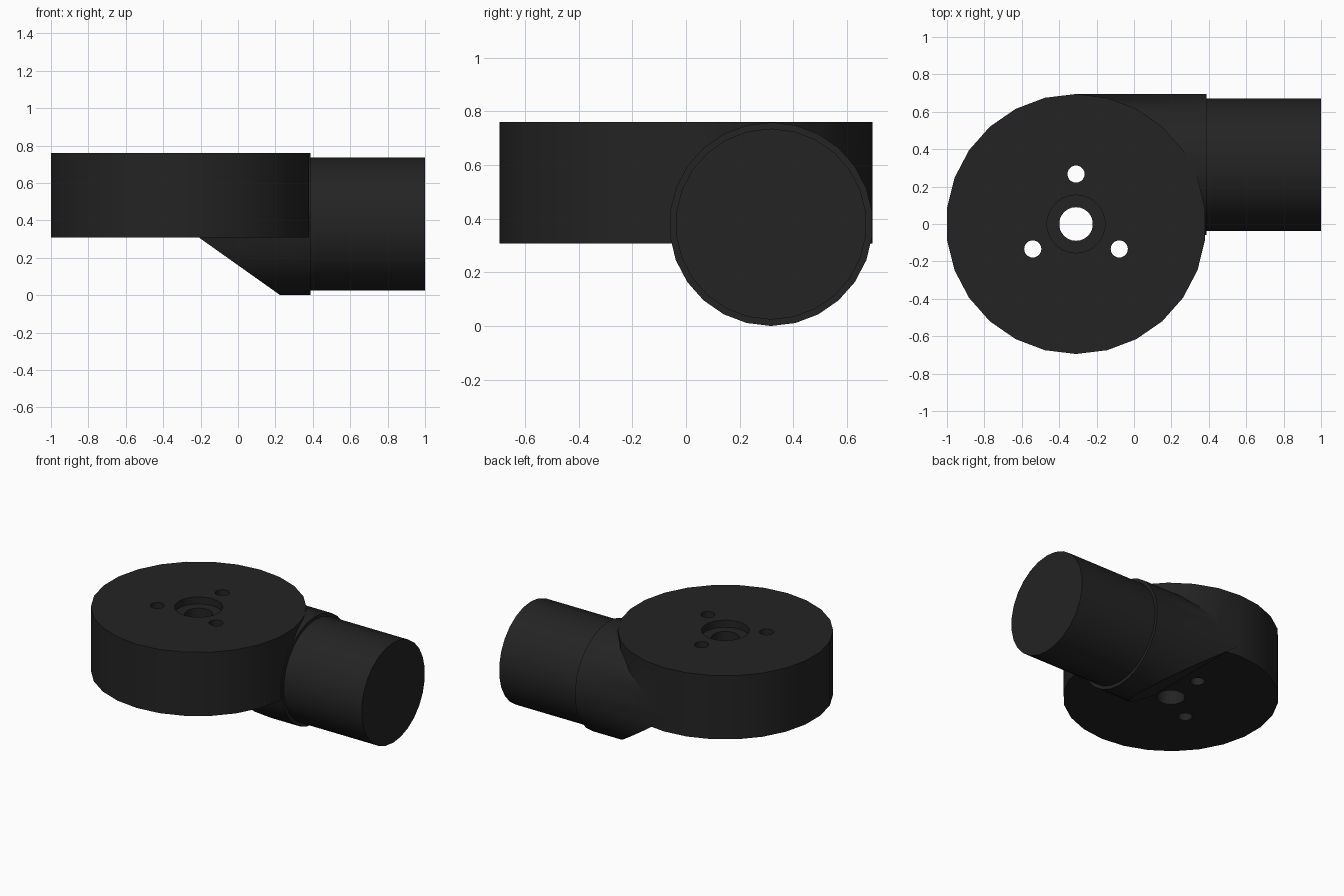
import bpy, bmesh, math
from mathutils import Vector, Matrix

if "Cube" in bpy.data.objects:
    bpy.data.objects.remove(bpy.data.objects["Cube"])

CX = -0.31      # disc centre in x
SIDES = 26

black = bpy.data.materials.new("matte black")
black.diffuse_color = (0.017, 0.017, 0.017, 1)
black.use_nodes = True
black.node_tree.nodes["Principled BSDF"].inputs["Base Color"].default_value = black.diffuse_color


def cylinder(name, start, end, radius, sides=SIDES, cut=None):
    """Capped cylinder from start to end; cut = (point, normal) keeps the normal's side."""
    start, end = Vector(start), Vector(end)
    axis = end - start
    bm = bmesh.new()
    bmesh.ops.create_cone(bm, cap_ends=True, segments=sides, radius1=radius,
                          radius2=radius, depth=axis.length)
    turn = Matrix.Rotation(math.pi / 2, 4, 'Y') if abs(axis.x) > 0 else Matrix.Identity(4)
    # primitive's first vertex lies on +y; for the horizontal axis bring it onto z
    spin = Matrix.Rotation(math.pi / 2, 4, 'Z') if abs(axis.x) > 0 else Matrix.Identity(4)
    bm.transform(Matrix.Translation((start + end) / 2) @ turn @ spin)
    if cut:
        geom = bm.verts[:] + bm.edges[:] + bm.faces[:]
        res = bmesh.ops.bisect_plane(bm, geom=geom, plane_co=cut[0], plane_no=cut[1],
                                     clear_inner=True)
        edges = [e for e in res["geom_cut"] if isinstance(e, bmesh.types.BMEdge)]
        bmesh.ops.holes_fill(bm, edges=edges, sides=0)
        bmesh.ops.recalc_face_normals(bm, faces=bm.faces[:])
    mesh = bpy.data.meshes.new(name)
    bm.to_mesh(mesh)
    bm.free()
    mesh.materials.append(black)
    obj = bpy.data.objects.new(name, mesh)
    bpy.context.collection.objects.link(obj)
    return obj


def activate(obj):
    bpy.ops.object.select_all(action='DESELECT')
    obj.select_set(True)
    bpy.context.view_layer.objects.active = obj


def combine(target, tool, operation):
    activate(target)
    mod = target.modifiers.new(operation.lower(), 'BOOLEAN')
    mod.operation, mod.object, mod.solver = operation, tool, 'EXACT'
    bpy.ops.object.modifier_apply(modifier=mod.name)
    bpy.data.objects.remove(tool, do_unlink=True)


# Mounting disc with the sloped tube socket merged into its side
disc = cylinder("mounting_disc", (CX, 0, 0.307), (CX, 0, 0.76), 0.695)
socket = cylinder("tube_socket", (CX, 0.317, 0.38), (0.387, 0.317, 0.38), 0.3795,
                  cut=((CX, 0, 0.38), (0.305, 0, 0.43)))
combine(disc, socket, 'UNION')

# Centre bore, its counterbore and three screw holes
combine(disc, cylinder("bore", (CX, 0, -0.1), (CX, 0, 0.9), 0.09), 'DIFFERENCE')
combine(disc, cylinder("counterbore", (CX, 0, 0.71), (CX, 0, 0.9), 0.155), 'DIFFERENCE')
for i in range(3):
    a = math.radians(90 + 120 * i)
    x, y = CX + 0.267 * math.cos(a), 0.267 * math.sin(a)
    combine(disc, cylinder("screw_hole", (x, y, -0.1), (x, y, 0.9), 0.046, 20), 'DIFFERENCE')

# Side tube, slightly thinner than the socket
tube = cylinder("side_tube", (0.36, 0.317, 0.38), (1.0, 0.317, 0.38), 0.356)

for obj in (disc, tube):
    activate(obj)
    bpy.ops.object.shade_smooth_by_angle(angle=math.radians(30))
